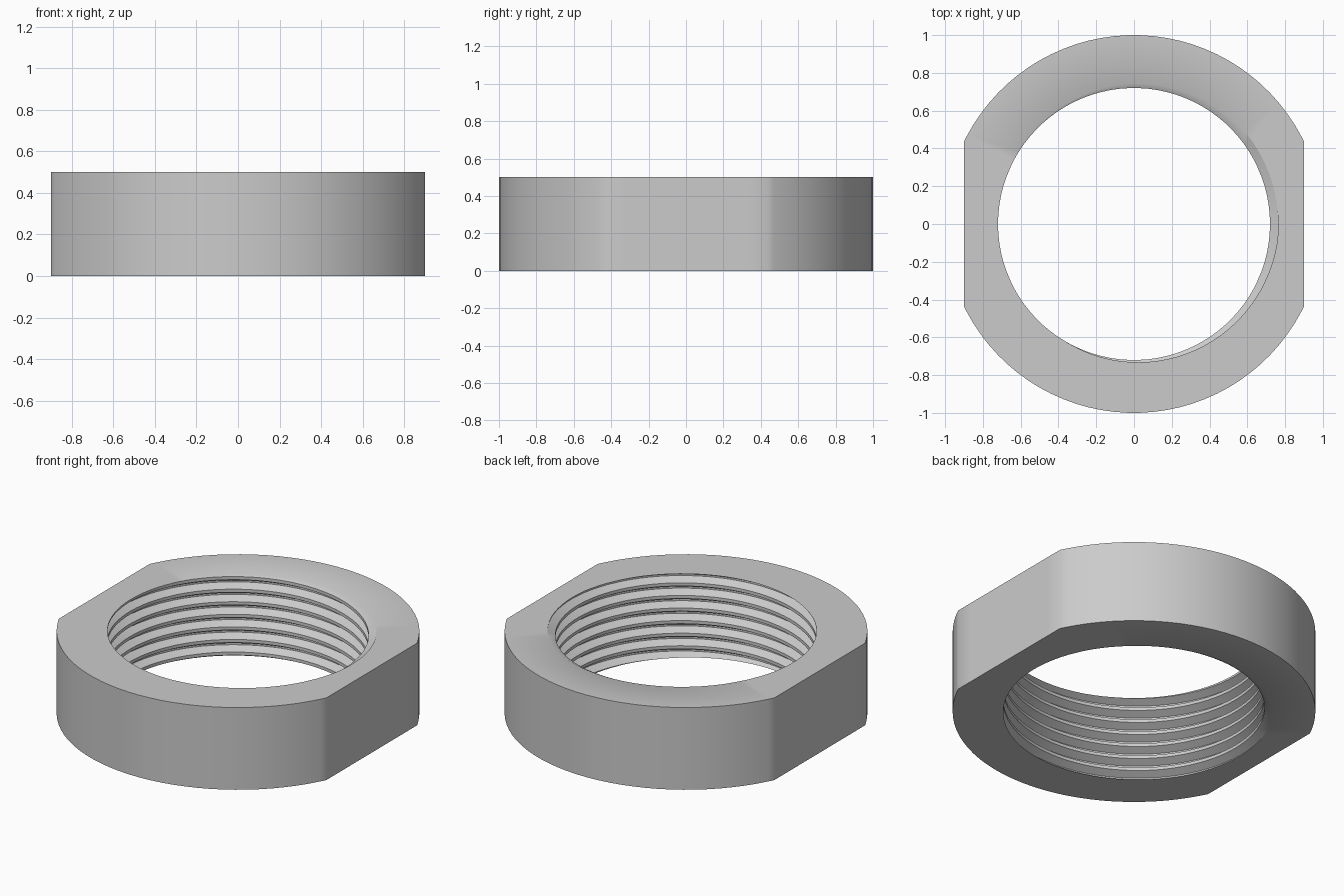
import bpy, bmesh, math

cube = bpy.data.objects.get("Cube")
if cube:
    bpy.data.objects.remove(cube)

HEIGHT, OUTER, FLAT = 0.5, 1.0, 0.9          # body height, radius, half width over flats
MINOR, MAJOR, PITCH = 0.72, 0.764, 0.0765    # thread crest, root and pitch
PHASE = 195 / 360                            # where a crest meets the top face
SEGMENTS = 90
CREST, ROOT = 0.125, 0.4375                  # half crest and start of root, in pitches


def bore_radius(z, turn):
    """Radius of the right-handed thread at a height and fraction of a turn."""
    u = (z - HEIGHT) / PITCH - turn + PHASE
    u = abs(u - round(u))
    t = min(max((u - CREST) / (ROOT - CREST), 0), 1)
    return MINOR + (MAJOR - MINOR) * t


def outer_radius(a):
    return min(OUTER, FLAT / max(abs(math.cos(a)), 0.01))


# Column angles, with the nearest ones moved onto the corners of the flats
step = math.tau / SEGMENTS
angles = [i * step for i in range(SEGMENTS + 1)]
corner = math.acos(FLAT / OUTER)
for c in (corner, math.pi - corner, math.pi + corner, math.tau - corner):
    angles[round(c / step)] = c

# Each column runs down the outside and up the threaded bore
bm = bmesh.new()
columns = []
for a in angles:
    turn = a / math.tau
    section = [(outer_radius(a), HEIGHT), (outer_radius(a), 0)]
    for k in range(-8, 2):
        for u in (-CREST, CREST, ROOT, 1 - ROOT):
            z = HEIGHT + PITCH * (turn - PHASE + k + u)
            z = min(max(z, 0), HEIGHT)
            section.append((bore_radius(z, turn), z))
    columns.append([bm.verts.new((r * math.cos(a), r * math.sin(a), z)) for r, z in section])

for left, right in zip(columns, columns[1:]):
    for i in range(len(left)):
        j = (i + 1) % len(left)
        bm.faces.new((left[i], left[j], right[j], right[i]))

# Close the seam and collapse thread rows trimmed by the end faces
bmesh.ops.remove_doubles(bm, verts=bm.verts, dist=0.00002)
bmesh.ops.recalc_face_normals(bm, faces=bm.faces)

mesh = bpy.data.meshes.new("threaded_ring_nut")
bm.to_mesh(mesh)
bm.free()
nut = bpy.data.objects.new("threaded_ring_nut", mesh)
bpy.context.collection.objects.link(nut)

# Plain grey metal
grey = bpy.data.materials.new("light_grey")
grey.use_nodes = True
colour = (0.6, 0.6, 0.6, 1)
grey.diffuse_color = colour
grey.node_tree.nodes["Principled BSDF"].inputs["Base Color"].default_value = colour
mesh.materials.append(grey)

bpy.ops.object.select_all(action="DESELECT")
nut.select_set(True)
bpy.context.view_layer.objects.active = nut
bpy.ops.object.shade_smooth_by_angle(angle=math.radians(30))
